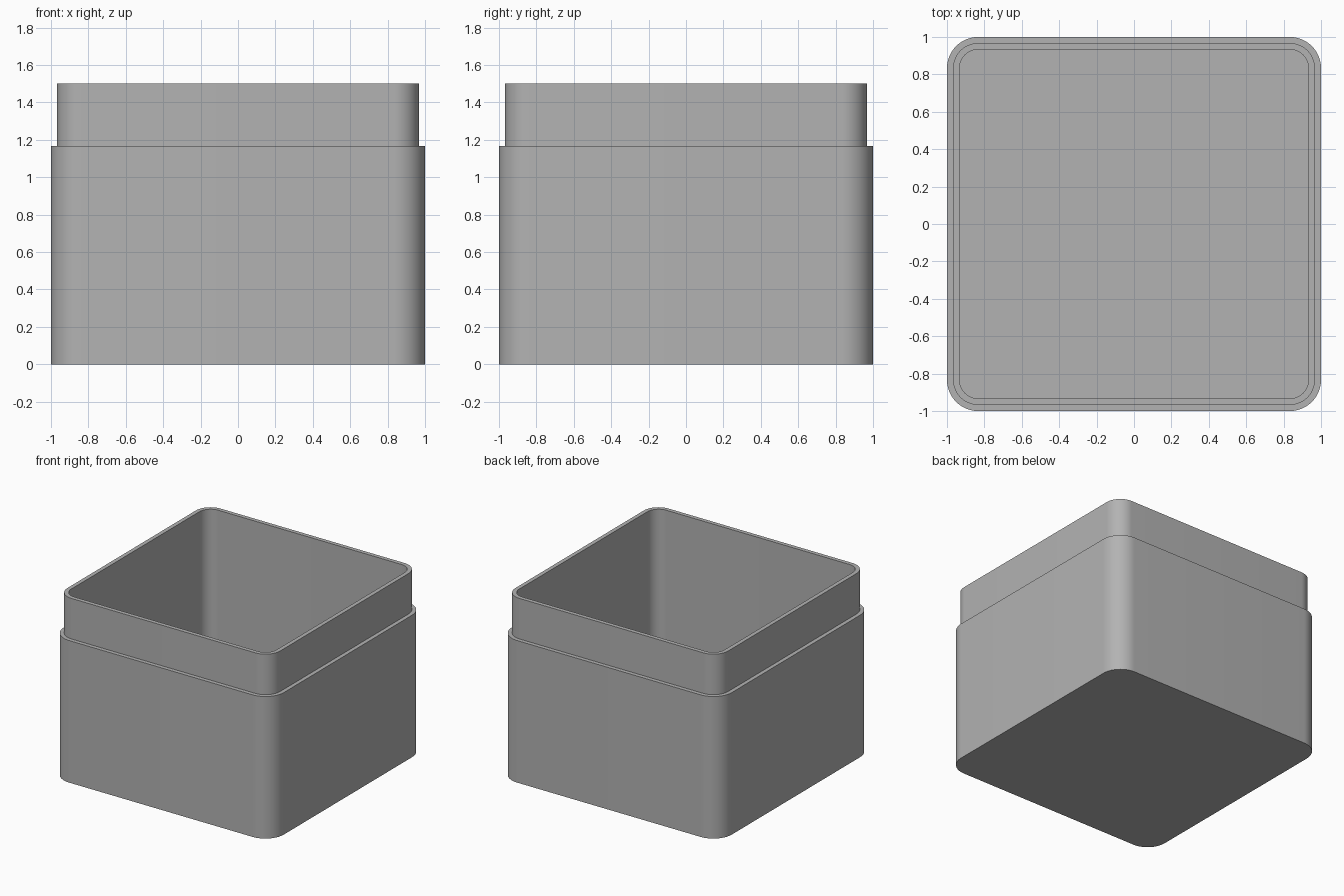
import bpy, bmesh
from math import sin, cos, pi

cube = bpy.data.objects.get("Cube")
if cube:
    bpy.data.objects.remove(cube, do_unlink=True)

CORNER_STEPS = 16

# Plain grey plastic
grey = bpy.data.materials.new("grey_plastic")
grey.use_nodes = True
colour = (0.45, 0.45, 0.45, 1)
grey.diffuse_color = colour
grey.node_tree.nodes["Principled BSDF"].inputs["Base Color"].default_value = colour


def rounded_square(bm, half, radius, z):
    """Ring of vertices around a square with rounded corners."""
    ring = []
    centre = half - radius
    for quarter, (sx, sy) in enumerate([(1, 1), (-1, 1), (-1, -1), (1, -1)]):
        for i in range(CORNER_STEPS + 1):
            a = (quarter + i / CORNER_STEPS) * pi / 2
            ring.append(bm.verts.new((sx * centre + radius * cos(a),
                                      sy * centre + radius * sin(a), z)))
    return ring


# Section from outer base, over the step and rim, down to the inner floor:
# half width, corner radius, height
section = [
    (1.0, 0.167, 0.0),
    (1.0, 0.167, 1.167),
    (0.967, 0.133, 1.167),
    (0.967, 0.133, 1.5),
    (0.933, 0.1, 1.5),
    (0.933, 0.1, 0.067),
]

bm = bmesh.new()
rings = [rounded_square(bm, *row) for row in section]
for low, high in zip(rings, rings[1:]):
    for i in range(len(low)):
        j = (i + 1) % len(low)
        bm.faces.new((low[i], low[j], high[j], high[i]))

# Underside and inner floor
bm.faces.new(rings[0][::-1])
bm.faces.new(rings[-1])

mesh = bpy.data.meshes.new("box_base")
bm.to_mesh(mesh)
bm.free()
mesh.materials.append(grey)
box = bpy.data.objects.new("box_base", mesh)
bpy.context.collection.objects.link(box)

# Smooth corners, crisp rims
bpy.context.view_layer.objects.active = box
box.select_set(True)
bpy.ops.object.shade_smooth_by_angle(angle=pi / 6)
